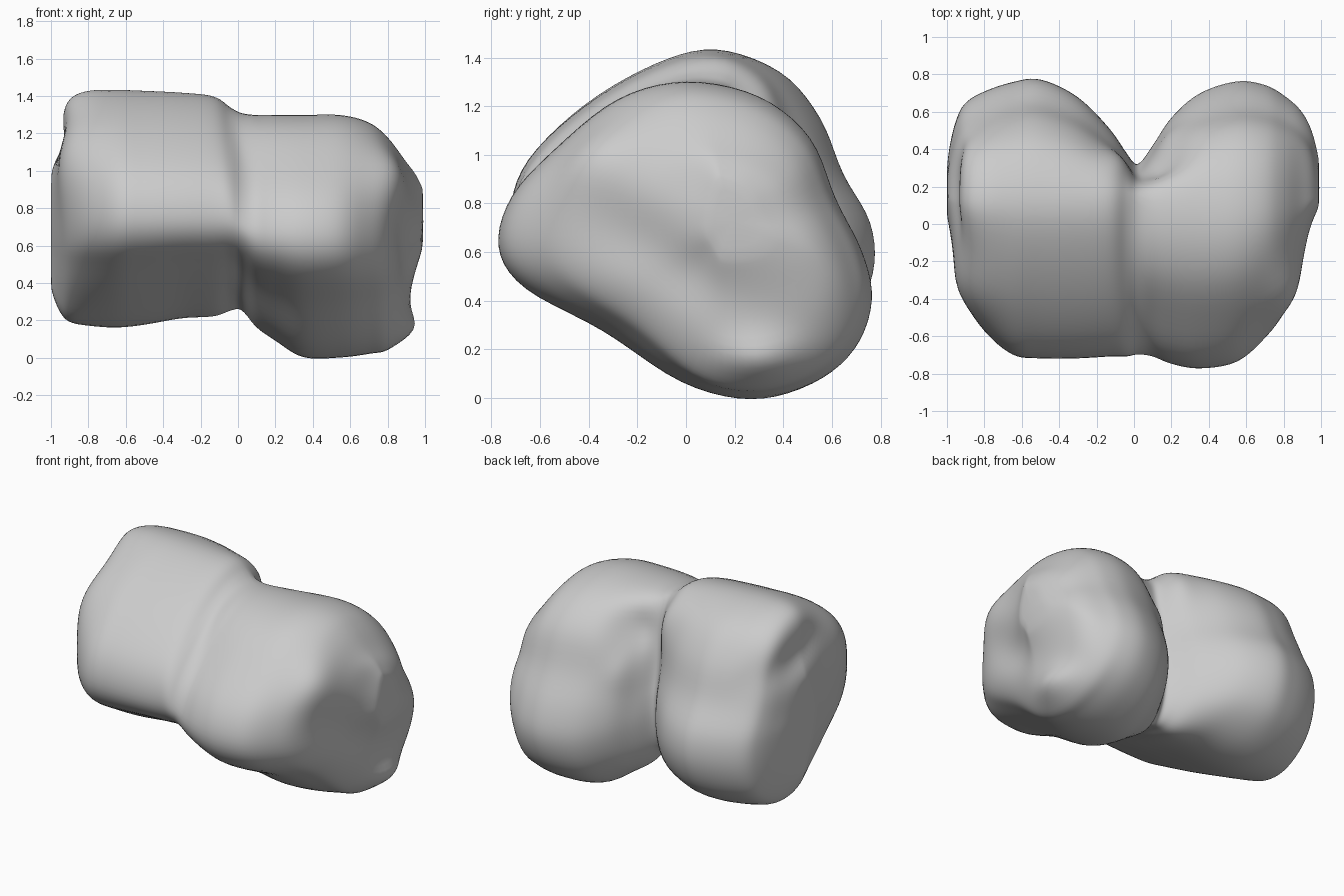
import bpy, bmesh, math
from mathutils import Vector

cube = bpy.data.objects.get("Cube")
if cube:
    bpy.data.objects.remove(cube, do_unlink=True)

# Core line that the cross-sections grow out from
CORE_Y, CORE_Z = .15, .72

# Cross-sections (y, z) of the two lobes, starting at the front, going over the top
RIGHT_SECTION = [(-.72, .77), (-.65, .98), (-.42, 1.2), (-.13, 1.37), (.12, 1.43), (.38, 1.34),
                 (.54, 1.15), (.63, .92), (.74, .72), (.75, .51), (.65, .31), (.42, .18),
                 (.16, .18), (-.17, .32), (-.46, .48), (-.66, .61)]
LEFT_SECTION = [(-.77, .62), (-.715, .83), (-.53, 1.03), (-.28, 1.23), (0, 1.3), (.3, 1.24),
                (.51, 1.07), (.61, .82), (.72, .6), (.76, .4), (.69, .2), (.52, .06),
                (.27, 0), (-.02, .07), (-.34, .28), (-.66, .45)]

# Extents along the body: x, front, back, top, bottom
STATIONS = [(-1, .05, .3, .98, .38), (-.985, -.03, .42, 1.08, .32), (-.95, -.2, .56, 1.27, .24),
            (-.9, -.39, .65, 1.385, .19), (-.8, -.57, .71, 1.43, .17), (-.65, -.7, .76, 1.435, .16),
            (-.5, -.72, .775, 1.43, .175), (-.3, -.72, .68, 1.42, .21), (-.13, -.71, .51, 1.4, .22),
            (-.04, -.71, .38, 1.34, .25), (.02, -.7, .32, 1.31, .25), (.1, -.71, .42, 1.3, .16),
            (.2, -.75, .57, 1.3, .09), (.35, -.775, .7, 1.3, 0), (.55, -.74, .765, 1.3, 0),
            (.7, -.61, .745, 1.26, .02), (.8, -.47, .69, 1.18, .05), (.89, -.25, .61, 1.06, .21),
            (.95, -.02, .5, .98, .44), (.99, .09, .34, .9, .58)]

# Local swellings and hollows: centre, push direction, long axis, width, length
DIMPLES = [((.83, .3, .17), (.1, 0, 0), (0, 1, 0), .1, .16),
           ((.86, -.08, .58), (-.06, 0, 0), (0, .8, -.5), .14, .32),
           ((.82, -.35, .95), (.06, -.04, .05), (0, 0, 1), .2, .2),
           ((-.87, -.32, 1.03), (-.04, -.02, .04), (0, 0, 1), .2, .25),
           ((-.9, .25, 1.13), (.06, -.02, -.02), (.15, .55, -.15), .1, .28),
           ((-.12, .28, 1.13), (.02, .04, .04), (0, 0, 1), .1, .15),
           ((.17, .36, 1.09), (0, -.08, -.02), (0, 0, 1), .14, .13),
           ((.2, .42, .8), (0, .03, .02), (1, 0, 0), .1, .12)]


def spline(points, steps, closed):
    """Smooth curve through tuples of any length."""
    count = len(points)
    result = []

    def pick(i):
        return points[i % count] if closed else points[max(0, min(count - 1, i))]

    for i in range(count if closed else count - 1):
        for s in range(steps):
            t = s / steps
            result.append(tuple(
                b + .5 * t * (c - a + t * (2 * a - 5 * b + 4 * c - d + t * (3 * (b - c) + d - a)))
                for a, b, c, d in zip(pick(i - 1), pick(i), pick(i + 1), pick(i + 2))))
    if not closed:
        result.append(points[-1])
    return result


def normalised(section):
    """Express a section as signed fractions of its reach from the core."""
    ys, zs = zip(*section)

    def fraction(value, core, low, high):
        reach = high - core if value > core else core - low
        return (value - core) / reach

    return [(fraction(y, CORE_Y, min(ys), max(ys)), fraction(z, CORE_Z, min(zs), max(zs)))
            for y, z in section]


def dimpled(point):
    """Push a point by every nearby swelling or hollow."""
    moved = point.copy()
    for centre, push, axis, width, length in DIMPLES:
        offset = point - Vector(centre)
        along = offset.dot(Vector(axis).normalized())
        across = offset.length_squared - along * along
        weight = math.exp(-across / width ** 2 - (along / length) ** 2)
        moved += Vector(push) * weight
    return moved


# Body: loft the blended sections from end to end
right_ring = normalised(spline(RIGHT_SECTION, 5, True))
left_ring = normalised(spline(LEFT_SECTION, 5, True))
bm = bmesh.new()
rings = []
for x, front, back, top, bottom in spline(STATIONS, 6, False):
    blend = max(0, min(1, (x + .08) / .18))
    blend = blend * blend * (3 - 2 * blend)
    ring = []
    for (ya, za), (yb, zb) in zip(right_ring, left_ring):
        y = ya + (yb - ya) * blend
        z = za + (zb - za) * blend
        y = CORE_Y + y * (back - CORE_Y if y > 0 else CORE_Y - front)
        z = CORE_Z + z * (top - CORE_Z if z > 0 else CORE_Z - bottom)
        ring.append(bm.verts.new(dimpled(Vector((x, y, z)))))
    rings.append(ring)

for ring, following in zip(rings, rings[1:]):
    for i in range(len(ring)):
        bm.faces.new((ring[i - 1], ring[i], following[i], following[i - 1]))

# Rounded end caps
for ring, tip_x in ((rings[0], -1), (rings[-1], 1)):
    tip = bm.verts.new(dimpled(Vector((tip_x, CORE_Y + .04, CORE_Z + .02))))
    for i in range(len(ring)):
        bm.faces.new((ring[i - 1], ring[i], tip))

bmesh.ops.recalc_face_normals(bm, faces=bm.faces)
for face in bm.faces:
    face.smooth = True
mesh = bpy.data.meshes.new("two_lobed_body")
bm.to_mesh(mesh)
bm.free()

body = bpy.data.objects.new("two_lobed_body", mesh)
bpy.context.collection.objects.link(body)
relax = body.modifiers.new("relax", 'SMOOTH')
relax.factor = .5
relax.iterations = 6

# Plain grey surface
grey = bpy.data.materials.new("plain_grey")
grey.use_nodes = True
colour = (.6, .6, .6, 1)
grey.diffuse_color = colour
grey.node_tree.nodes["Principled BSDF"].inputs["Base Color"].default_value = colour
mesh.materials.append(grey)
